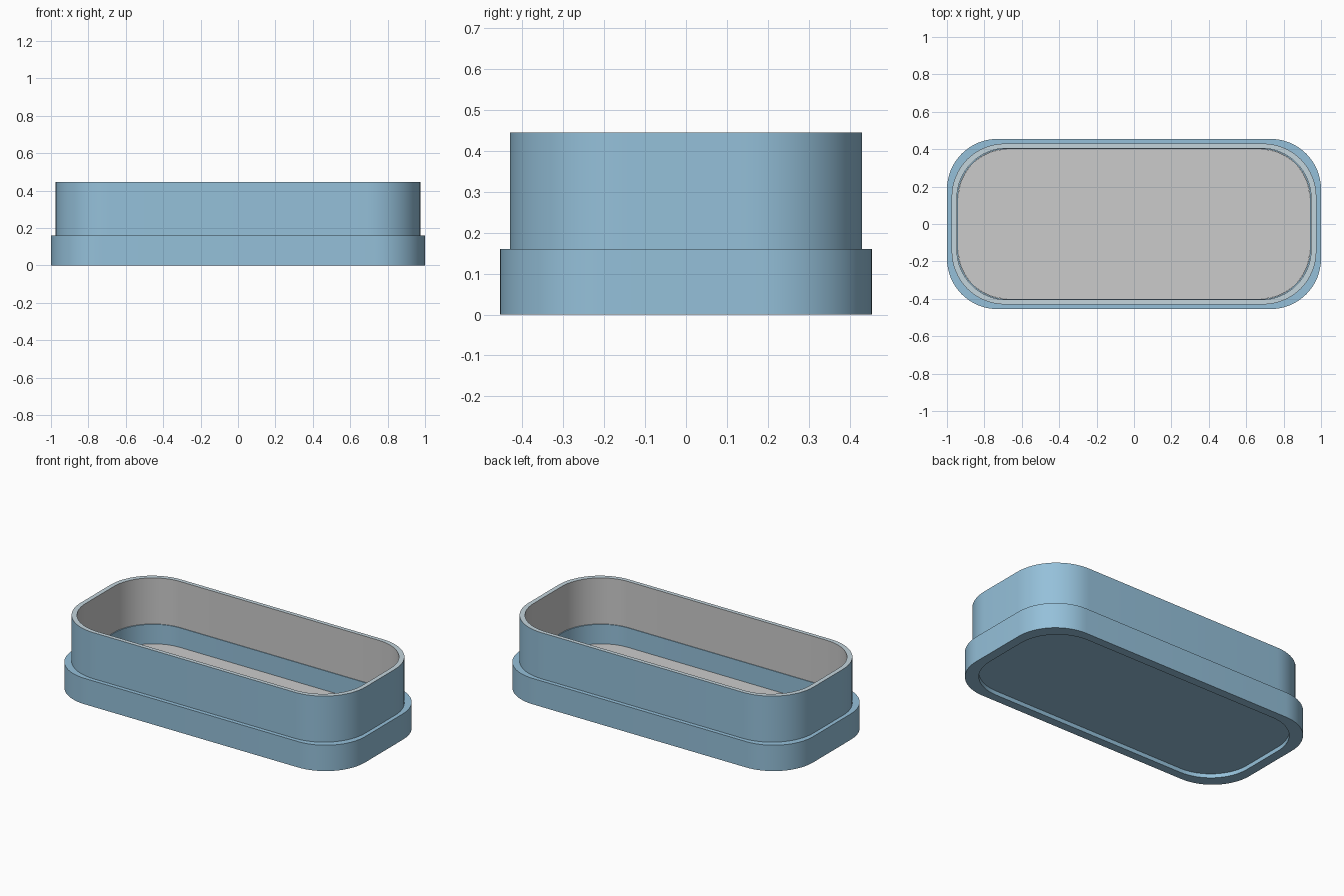
import bpy, bmesh, math

if "Cube" in bpy.data.objects:
    bpy.data.objects.remove(bpy.data.objects["Cube"])


def material(name, rgb):
    m = bpy.data.materials.new(name)
    m.diffuse_color = (*rgb, 1)
    m.use_nodes = True
    m.node_tree.nodes["Principled BSDF"].inputs["Base Color"].default_value = m.diffuse_color
    return m


BLUE = material("blue", (0.30, 0.53, 0.70))
PALE = material("pale_blue", (0.55, 0.66, 0.72))
GREY = material("grey", (0.60, 0.62, 0.60))


def rounded_loop(bm, hx, hy, r, z, n=16):
    """Ring of vertices around a rounded rectangle, anticlockwise."""
    verts = []
    for k, (sx, sy) in enumerate([(1, 1), (-1, 1), (-1, -1), (1, -1)]):
        for i in range(n + 1):
            a = math.pi / 2 * (k + i / n)
            verts.append(bm.verts.new((sx * (hx - r) + r * math.cos(a),
                                       sy * (hy - r) + r * math.sin(a), z)))
    return verts


def bridge(bm, a, b, mat):
    for i in range(len(a)):
        j = (i + 1) % len(a)
        f = bm.faces.new((a[i], a[j], b[j], b[i]))
        f.material_index = mat


def finish(bm, name, mats):
    bmesh.ops.recalc_face_normals(bm, faces=bm.faces)
    me = bpy.data.meshes.new(name)
    bm.to_mesh(me)
    bm.free()
    for m in mats:
        me.materials.append(m)
    ob = bpy.data.objects.new(name, me)
    bpy.context.collection.objects.link(ob)
    bpy.ops.object.select_all(action='DESELECT')
    ob.select_set(True)
    bpy.context.view_layer.objects.active = ob
    bpy.ops.object.shade_smooth_by_angle(angle=math.radians(30))


def frame(name, outer, inner, z0, z1, mats):
    """Hollow band; materials are outside and bottom, inside, top rim."""
    bm = bmesh.new()
    o0, o1 = (rounded_loop(bm, *outer, z) for z in (z0, z1))
    i0, i1 = (rounded_loop(bm, *inner, z) for z in (z0, z1))
    bridge(bm, o0, o1, 0)
    bridge(bm, o1, i1, 2)
    bridge(bm, i1, i0, 1)
    bridge(bm, i0, o0, 0)
    finish(bm, name, mats)


# Wide base band and the narrower wall standing on it
frame("base_band", (1.0, 0.455, 0.27), (0.941, 0.401, 0.265), 0, 0.16,
      (BLUE, BLUE, BLUE))
frame("upper_wall", (0.975, 0.43, 0.285), (0.947, 0.405, 0.268), 0.16, 0.445,
      (BLUE, GREY, PALE))

# Thin floor panel, slightly recessed from the underside
bm = bmesh.new()
low = rounded_loop(bm, 0.94, 0.40, 0.264, 0.025)
top = rounded_loop(bm, 0.94, 0.40, 0.264, 0.04)
bridge(bm, low, top, 0)
bm.faces.new(low[::-1])
bm.faces.new(top).material_index = 1
finish(bm, "floor_panel", (BLUE, GREY))
